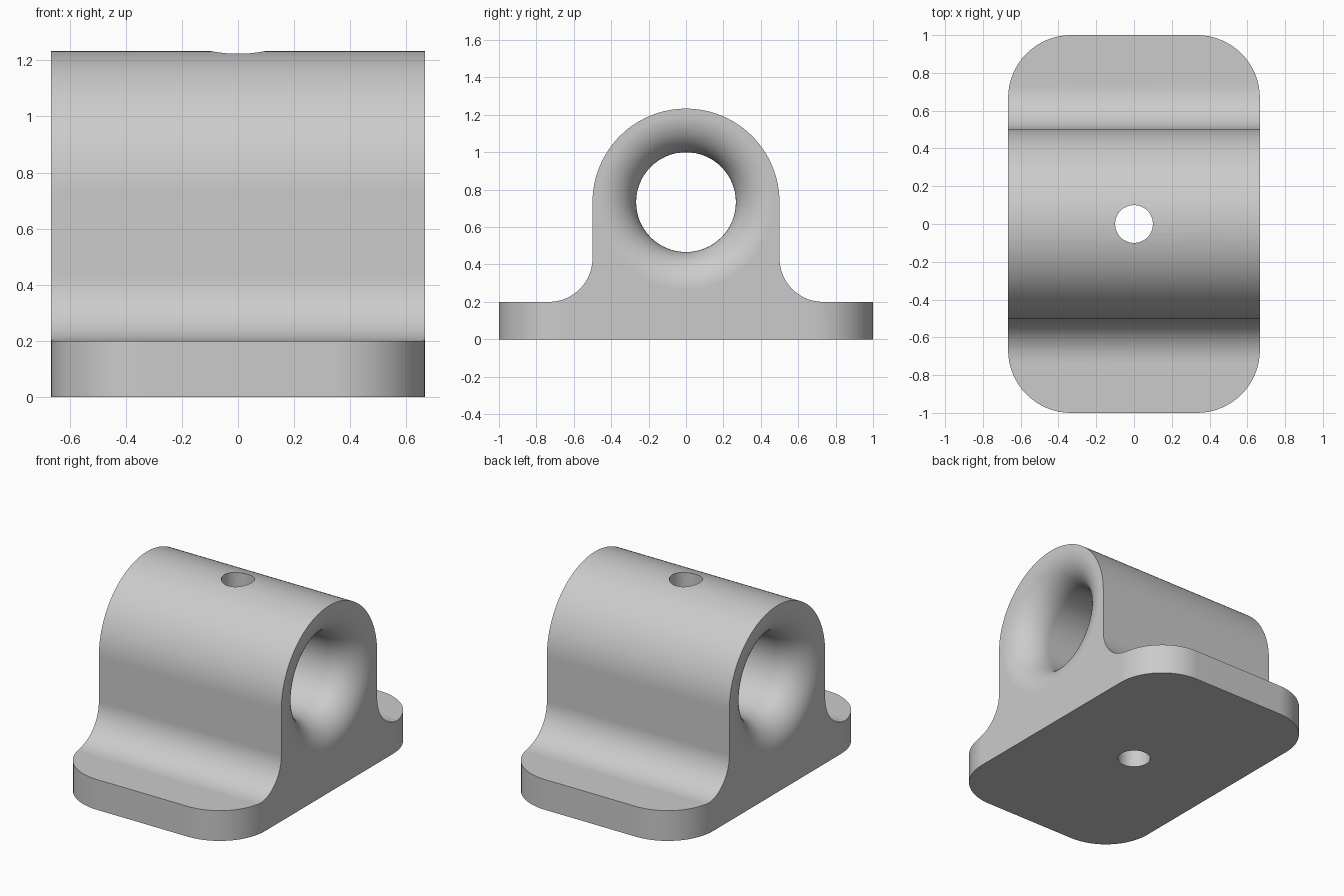
import bpy
import bmesh
from math import sin, cos, pi, radians
from mathutils import Vector

cube = bpy.data.objects.get("Cube")
if cube:
    bpy.data.objects.remove(cube, do_unlink=True)

UNIT = 1 / 15                      # the part is 30 x 20 design units
HALF_X, HALF_Y = 10 * UNIT, 15 * UNIT
BASE_H, CORNER = 3 * UNIT, 5 * UNIT
AXIS_Z, BOSS_R, FOOT_R = 11 * UNIT, 7.5 * UNIT, 3.5 * UNIT
BORE_R, FLARE_R, OIL_R = 4 * UNIT, 3 * UNIT, 1.5 * UNIT

grey = bpy.data.materials.new("plain grey")
grey.use_nodes = True
COLOUR = (0.6, 0.6, 0.6, 1)
grey.diffuse_color = COLOUR
grey.node_tree.nodes["Principled BSDF"].inputs["Base Color"].default_value = COLOUR


def arc(cx, cy, r, start, end, steps):
    """Points on an arc, angles in degrees."""
    angles = [radians(start + (end - start) * i / steps) for i in range(steps + 1)]
    return [(cx + r * cos(a), cy + r * sin(a)) for a in angles]


def finish(name, bm):
    bmesh.ops.remove_doubles(bm, verts=bm.verts, dist=1e-5)
    bmesh.ops.recalc_face_normals(bm, faces=bm.faces)
    mesh = bpy.data.meshes.new(name)
    bm.to_mesh(mesh)
    bm.free()
    mesh.materials.append(grey)
    obj = bpy.data.objects.new(name, mesh)
    bpy.context.collection.objects.link(obj)
    return obj


def prism(name, points, depth):
    """Extrude a closed outline of 3D points along the depth vector."""
    bm = bmesh.new()
    face = bm.faces.new([bm.verts.new(p) for p in points])
    out = bmesh.ops.extrude_face_region(bm, geom=[face])
    moved = [v for v in out["geom"] if isinstance(v, bmesh.types.BMVert)]
    bmesh.ops.translate(bm, verts=moved, vec=depth)
    return finish(name, bm)


def combine(target, cutter, operation):
    mod = target.modifiers.new(operation, 'BOOLEAN')
    mod.operation, mod.object, mod.solver = operation, cutter, 'EXACT'
    bpy.context.view_layer.objects.active = target
    bpy.ops.object.modifier_apply(modifier=mod.name)
    bpy.data.objects.remove(cutter, do_unlink=True)


# Side profile: base flange, concave feet and round boss
over = 0.1
right = [(HALF_Y + over, 0), (HALF_Y + over, BASE_H)]
right += arc(BOSS_R + FOOT_R, BASE_H + FOOT_R, FOOT_R, 270, 180, 16)
left = [(-y, z) for y, z in reversed(right)]
outline = right + arc(0, AXIS_Z, BOSS_R, 0, 180, 64) + left
# drop the repeated points where the boss meets the straight sides
bearing = prism("bearing_block", [(-HALF_X - over, y, z) for y, z in outline],
                Vector((2 * (HALF_X + over), 0, 0)))

# Rounded rectangular footprint
plan = []
for sx, sy, start in ((1, 1, 0), (-1, 1, 90), (-1, -1, 180), (1, -1, 270)):
    plan += arc(sx * (HALF_X - CORNER), sy * (HALF_Y - CORNER), CORNER,
                start, start + 90, 16)
footprint = prism("footprint", [(x, y, -over) for x, y in plan], Vector((0, 0, 2)))
combine(bearing, footprint, 'INTERSECT')

# Shaft bore with flared mouths, revolved about the x axis
mouth = arc(HALF_X - FLARE_R, BORE_R + FLARE_R, FLARE_R, 270, 360, 16)
mouth.append((HALF_X + over, BORE_R + FLARE_R))
mouth.append((HALF_X + over, 0))
section = [(-x, r) for x, r in reversed(mouth)] + mouth
bm = bmesh.new()
verts = [bm.verts.new((x, 0, AXIS_Z + r)) for x, r in section]
edges = [bm.edges.new(pair) for pair in zip(verts, verts[1:])]
bmesh.ops.spin(bm, geom=verts + edges, cent=(0, 0, AXIS_Z), axis=(1, 0, 0),
               angle=2 * pi, steps=64, use_merge=True)
combine(bearing, finish("bore", bm), 'DIFFERENCE')

# Vertical oil hole through boss and base
circle = arc(0, 0, OIL_R, 0, 360, 48)[:-1]
oil_hole = prism("oil_hole", [(x, y, -over) for x, y in circle], Vector((0, 0, 2)))
combine(bearing, oil_hole, 'DIFFERENCE')

# Smooth curved faces, crisp edges
bpy.ops.object.select_all(action='DESELECT')
bearing.select_set(True)
bpy.context.view_layer.objects.active = bearing
bpy.ops.object.shade_smooth_by_angle(angle=radians(30))
weighted = bearing.modifiers.new("even shading", 'WEIGHTED_NORMAL')
weighted.keep_sharp = True
